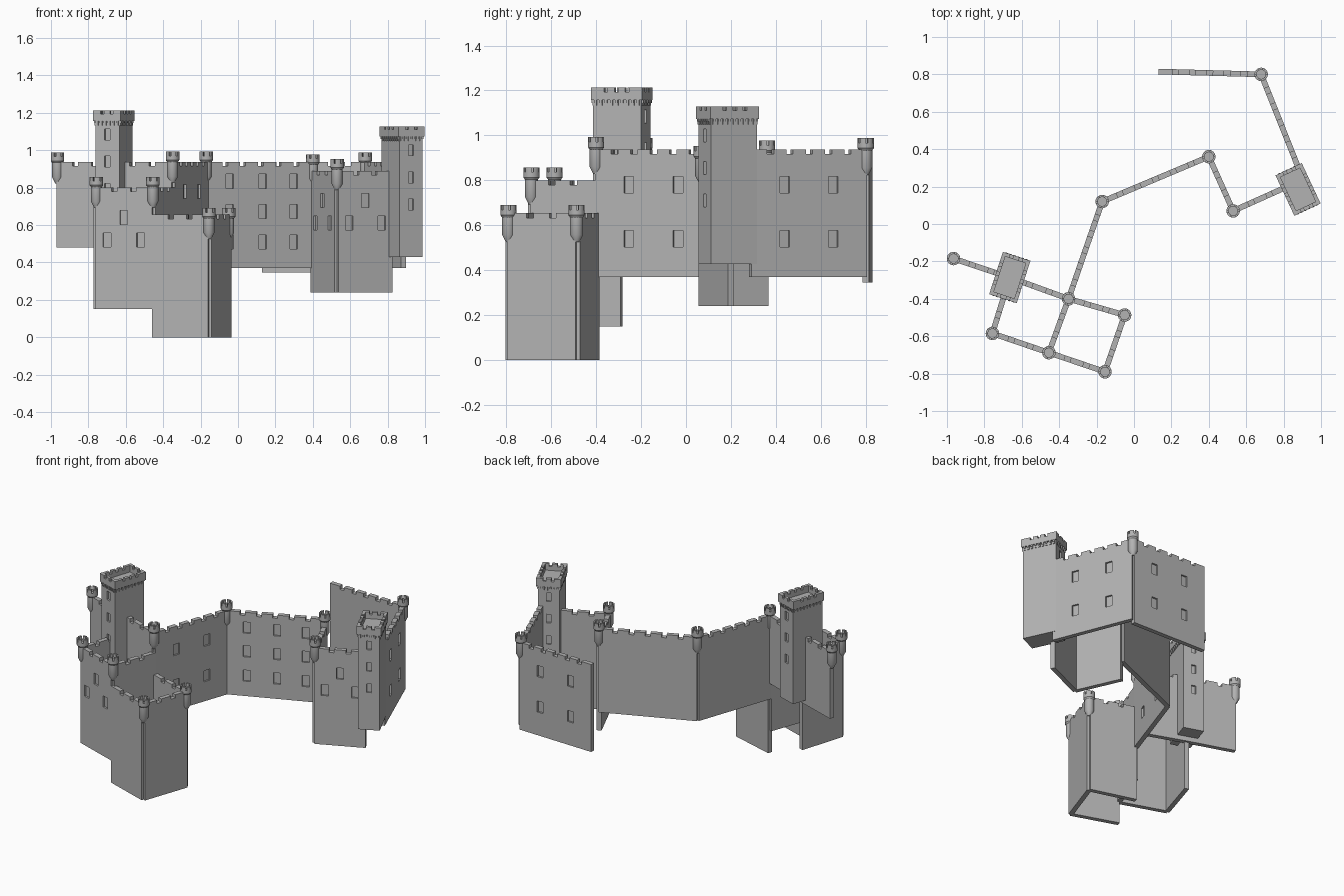
import bpy, bmesh, math
from mathutils import Vector, Matrix

cube = bpy.data.objects.get("Cube")
if cube:
    bpy.data.objects.remove(cube, do_unlink=True)

stone = bpy.data.materials.new("grey_stone")
stone.use_nodes = True
GREY = (0.45, 0.45, 0.45, 1)
stone.diffuse_color = GREY
stone.node_tree.nodes["Principled BSDF"].inputs["Base Color"].default_value = GREY


def finish(bm, name):
    bmesh.ops.recalc_face_normals(bm, faces=bm.faces)
    mesh = bpy.data.meshes.new(name)
    bm.to_mesh(mesh)
    bm.free()
    mesh.materials.append(stone)
    obj = bpy.data.objects.new(name, mesh)
    bpy.context.collection.objects.link(obj)
    return obj


def add_box(bm, centre, size, angle=0):
    m = (Matrix.Translation(centre) @ Matrix.Rotation(angle, 4, "Z")
         @ Matrix.Diagonal((*size, 1)))
    bmesh.ops.create_cube(bm, size=1, matrix=m)


def carve(obj, boxes):
    """Sink the given boxes (centre, size, angle) into the object."""
    bm = bmesh.new()
    for box in boxes:
        add_box(bm, *box)
    cutter = finish(bm, "cutter")
    cutter.hide_render = True
    mod = obj.modifiers.new("windows", "BOOLEAN")
    mod.operation, mod.solver, mod.object = "DIFFERENCE", "EXACT", cutter
    graph = bpy.context.evaluated_depsgraph_get()
    mesh = bpy.data.meshes.new_from_object(obj.evaluated_get(graph))
    obj.modifiers.clear()
    obj.data = mesh
    bpy.data.objects.remove(cutter, do_unlink=True)


def add_crenellated(bm, a, b, low, high, thick, pitch, gap, depth):
    """Extrude a notched wall outline running from a to b."""
    a, b = Vector(a), Vector(b)
    length = (b - a).length
    d = (b - a) / length
    n = Vector((d.y, -d.x))
    count = max(2, round(length / pitch))
    outline = [(0, low), (0, high)]
    for i in range(1, count):
        t = length * i / count
        outline += [(t - gap / 2, high), (t - gap / 2, high - depth),
                    (t + gap / 2, high - depth), (t + gap / 2, high)]
    outline += [(length, high), (length, low)]
    verts = [bm.verts.new((*(a + d * t - n * thick / 2), z)) for t, z in outline]
    face = bm.faces.new(verts)
    side = bmesh.ops.extrude_face_region(bm, geom=[face])["geom"]
    bmesh.ops.translate(bm, vec=(*(n * thick), 0),
                        verts=[v for v in side if isinstance(v, bmesh.types.BMVert)])


def wall(name, a, b, low, high, windows=(), side=1):
    """Curtain wall; windows are (fraction along, z), side 1 is right of a to b."""
    a, b, thick = Vector(a), Vector(b), 0.03
    bm = bmesh.new()
    add_crenellated(bm, a, b, low, high, thick, 0.1, 0.032, 0.022)
    obj = finish(bm, name)
    if windows:
        d = (b - a).normalized()
        n = Vector((d.y, -d.x)) * side * thick / 2
        angle = math.atan2(d.y, d.x)
        carve(obj, [((*(a.lerp(b, t) + n), z), (0.045, 0.024, 0.075), angle)
                    for t, z in windows])


def turret(name, at, top):
    """Round corner turret with a tapered foot and a notched head."""
    bm = bmesh.new()
    sides = 24

    def ring(r, z):
        return [bm.verts.new((at[0] + r * math.cos(math.tau * i / sides),
                              at[1] + r * math.sin(math.tau * i / sides), top + z))
                for i in range(sides)]

    profile = [(0.012, -0.165), (0.029, -0.132), (0.029, -0.055), (0.036, -0.045),
               (0.036, -0.022), (0.024, -0.022), (0.024, -0.034)]
    rings = [ring(r, z) for r, z in profile]
    for lower, upper in zip(rings, rings[1:]):
        for i in range(sides):
            j = (i + 1) % sides
            bm.faces.new((lower[i], lower[j], upper[j], upper[i]))
    bm.faces.new(rings[0])
    bm.faces.new(rings[-1])
    # merlons stand on the rim, three segments of every four
    rim = [f for f in bm.faces if f.normal.length >= 0
           and all(abs(v.co.z - top + 0.022) < 0.0001 for v in f.verts)]
    raised = [f for i, f in enumerate(rim) if i % 4]
    out = bmesh.ops.extrude_face_region(bm, geom=raised)["geom"]
    bmesh.ops.translate(bm, vec=(0, 0, 0.022),
                        verts=[v for v in out if isinstance(v, bmesh.types.BMVert)])
    bmesh.ops.delete(bm, geom=[f for f in raised if f.is_valid], context="FACES_ONLY")
    obj = finish(bm, name)
    bpy.ops.object.select_all(action="DESELECT")
    obj.select_set(True)
    bpy.context.view_layer.objects.active = obj
    bpy.ops.object.shade_smooth_by_angle(angle=math.radians(30))


def tower(name, at, angle, top):
    """Square keep with windows on its short ends and a corbelled parapet."""
    at = Vector(at)
    turn = Matrix.Rotation(angle, 2)
    wide, long, height = 0.135, 0.224, 0.70

    def place(x, y):
        return at + turn @ Vector((x, y))

    bm = bmesh.new()
    shaft_top = top - 0.045
    shaft_low = top - height
    add_box(bm, (*at, (shaft_top + shaft_low) / 2),
            (wide, long, shaft_top - shaft_low), angle)
    shaft = finish(bm, name + "_shaft")
    carve(shaft, [((*place(0, s * long / 2), top - drop), (0.03, 0.024, 0.058), angle)
                  for s in (-1, 1) for drop in (0.128, 0.273, 0.418)])

    # parapet walls
    bm = bmesh.new()
    px, py, thick = 0.0775, 0.119, 0.02
    mx, my = px - thick / 2, py - thick / 2
    for s in (-1, 1):
        add_crenellated(bm, place(-px, s * my), place(px, s * my),
                        top - 0.055, top, thick, 0.05, 0.018, 0.018)
        add_crenellated(bm, place(s * mx, thick - py), place(s * mx, py - thick),
                        top - 0.055, top, thick, 0.05, 0.018, 0.018)
    finish(bm, name + "_parapet")

    # corbels under the parapet
    bm = bmesh.new()
    for half, reach, swap in ((wide / 2, long / 2, False), (long / 2, wide / 2, True)):
        count = round(2 * reach / 0.024)
        for s in (-1, 1):
            for i in range(count):
                u, v = s * half, -reach + 2 * reach * (i + 0.5) / count
                x, y = (v, u) if swap else (u, v)
                for z, size in ((-0.061, 0.018), (-0.073, 0.011)):
                    add_box(bm, (*place(x, y), top + z),
                            (0.012, size, 0.012) if swap else (size, 0.012, 0.012), angle)
    finish(bm, name + "_corbels")


# ground plan corners
west_end, inner_corner = (-0.965, -0.185), (-0.35, -0.40)
yard_back, yard_front = (-0.05, -0.487), (-0.155, -0.79)
front_mid, front_west = (-0.455, -0.688), (-0.757, -0.585)
bend, north_mid, south_east = (-0.17, 0.12), (0.40, 0.36), (0.53, 0.07)
north_east, north_end = (0.68, 0.80), (0.13, 0.815)
west_keep, east_keep = (-0.664, -0.286), (0.877, 0.185)

# window layouts
four = [(t, z) for t in (0.29, 0.71) for z in (0.78, 0.54)]
nine = [(t, z) for t in (0.21, 0.52, 0.81) for z in (0.834, 0.673, 0.508)]
three_west = [(0.2, 0.52), (0.8, 0.52), (0.5, 0.64)]
three_east = [(0.2, 0.61), (0.8, 0.61), (0.5, 0.73)]

# curtain walls
wall("west_wall", west_end, west_keep, 0.48, 0.938)
wall("west_inner_wall", west_keep, inner_corner, 0.48, 0.938)
wall("yard_back_wall", inner_corner, yard_back, 0, 0.655)
wall("yard_east_wall", yard_back, yard_front, 0, 0.655)
wall("yard_front_wall", front_mid, yard_front, 0, 0.655)
wall("front_wall", front_west, front_mid, 0.15, 0.80, three_west)
wall("front_west_wall", front_west, west_keep, 0.15, 0.80)
wall("front_cross_wall", front_mid, inner_corner, 0.15, 0.80)
wall("long_wall", inner_corner, bend, 0.37, 0.938, four)
wall("north_wall", bend, north_mid, 0.37, 0.938, nine)
wall("east_step_wall", north_mid, south_east, 0.24, 0.89, three_east)
wall("south_east_wall", south_east, (0.82, 0.20), 0.24, 0.89, three_east)
wall("east_wall", (0.885, 0.285), north_east, 0.37, 0.938, four)
wall("far_north_wall", north_end, north_east, 0.345, 0.938, four, -1)

# corner turrets
for name, at, top in (
        ("west_turret", west_end, 0.988), ("inner_turret", inner_corner, 0.992),
        ("yard_back_turret", yard_back, 0.69), ("yard_front_turret", yard_front, 0.69),
        ("front_mid_turret", front_mid, 0.858), ("front_west_turret", front_west, 0.858),
        ("bend_turret", bend, 0.992), ("north_mid_turret", north_mid, 0.978),
        ("south_east_turret", south_east, 0.952), ("north_east_turret", north_east, 0.988)):
    turret(name, at, top)

# keeps
tower("west_keep", west_keep, math.radians(-18), 1.212)
tower("east_keep", east_keep, math.radians(25), 1.128)
